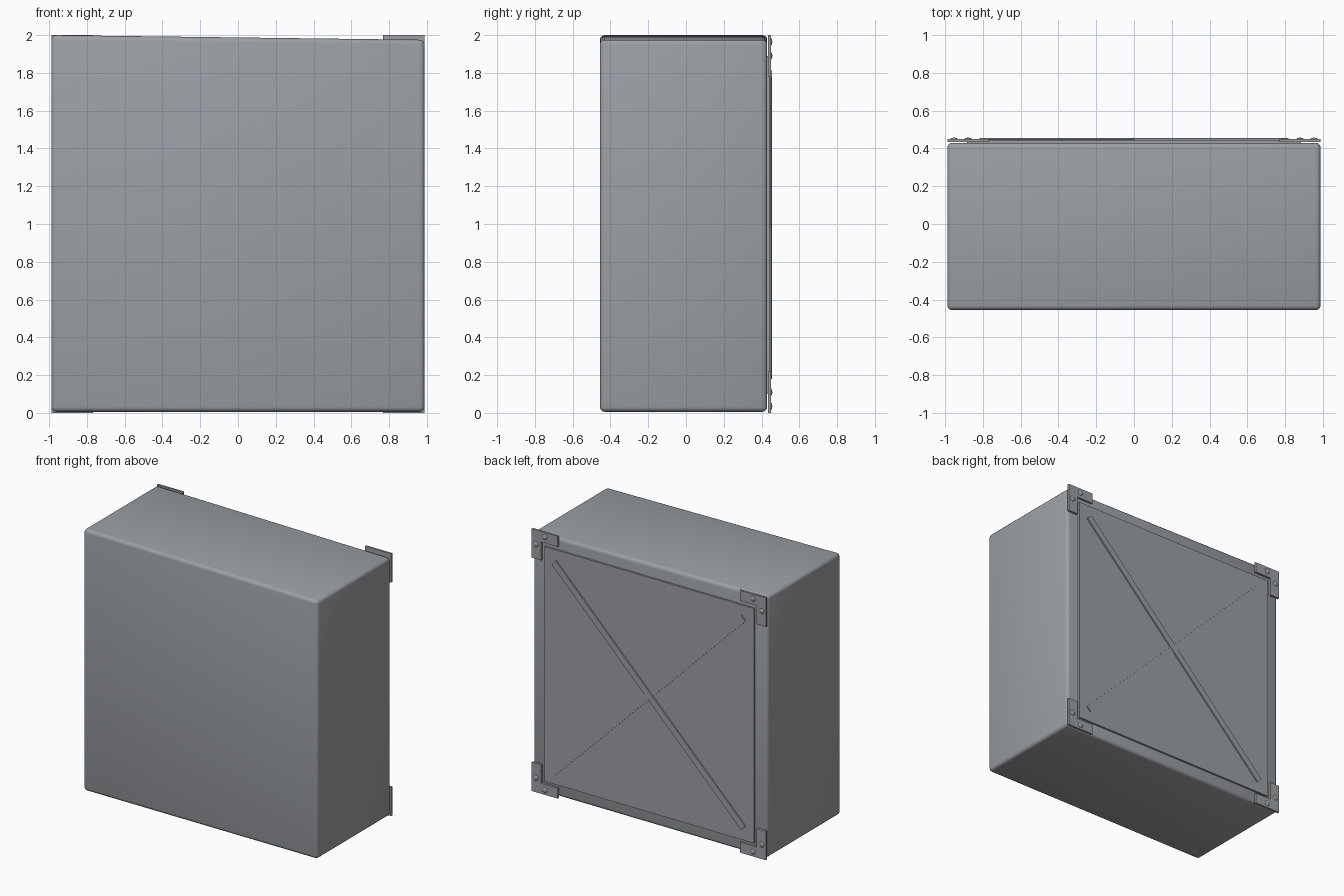
import bpy, bmesh, math
from mathutils import Matrix, Vector

if "Cube" in bpy.data.objects:
    bpy.data.objects.remove(bpy.data.objects["Cube"], do_unlink=True)

steel = bpy.data.materials.new("steel_grey")
steel.use_nodes = True
GREY = (0.33, 0.35, 0.37, 1)
steel.diffuse_color = GREY
steel.node_tree.nodes["Principled BSDF"].inputs["Base Color"].default_value = GREY


def finish(name, bm, smooth=False):
    bmesh.ops.recalc_face_normals(bm, faces=bm.faces)
    mesh = bpy.data.meshes.new(name)
    bm.to_mesh(mesh)
    bm.free()
    mesh.materials.append(steel)
    for poly in mesh.polygons:
        poly.use_smooth = smooth
    obj = bpy.data.objects.new(name, mesh)
    bpy.context.collection.objects.link(obj)
    return obj


def add_box(bm, center, size, turn=0.0):
    matrix = (Matrix.Translation(center) @ Matrix.Rotation(turn, 4, "Y")
              @ Matrix.Diagonal((*size, 1)))
    return bmesh.ops.create_cube(bm, size=1, matrix=matrix)["verts"]


# Cabinet body: soft edges, top falling slightly towards +x
bm = bmesh.new()
verts = add_box(bm, (0, -0.013, 1.003), (1.976, 0.886, 1.994))
for v in verts:
    if v.co.x > 0 and v.co.z > 1:
        v.co.z -= 0.025
bmesh.ops.bevel(bm, geom=bm.edges[:], offset=0.025, segments=3,
                profile=0.5, affect="EDGES")
finish("cabinet_body", bm, smooth=True)

# Raised back panel
bm = bmesh.new()
add_box(bm, (0, 0.434, 0.995), (1.77, 0.02, 1.79))
finish("back_panel", bm)

# Crossed stiffening ribs
for name, side, top in (("rib_over", 1, 0.454), ("rib_under", -1, 0.451)):
    bm = bmesh.new()
    add_box(bm, (0, (top + 0.436) / 2, 0.995), (2.26, top - 0.436, 0.05),
            turn=-side * math.radians(45))
    finish(name, bm)

# Corner brackets: an L plate with two domed rivets
ARM, WIDTH = 0.22, 0.08
L_SHAPE = [(0, 0), (ARM, 0), (ARM, WIDTH), (WIDTH, WIDTH), (WIDTH, ARM), (0, ARM)]
for side, sx in (("left", 1), ("right", -1)):
    for level, sz in (("upper", -1), ("lower", 1)):
        def place(u, v, y):
            return Vector((sx * (0.988 - u), y, v if sz > 0 else 2 - v))

        bm = bmesh.new()
        face = bm.faces.new([bm.verts.new(place(u, v, 0.433)) for u, v in L_SHAPE])
        lip = bmesh.ops.extrude_face_region(bm, geom=[face])["geom"]
        for v in lip:
            if isinstance(v, bmesh.types.BMVert):
                v.co.y = 0.449
        finish(f"{level}_{side}_bracket", bm)

        bm = bmesh.new()
        for u, v in ((0.035, 0.11), (0.11, 0.035)):
            bmesh.ops.create_uvsphere(
                bm, u_segments=16, v_segments=8, radius=1,
                matrix=Matrix.Translation(place(u, v, 0.447))
                @ Matrix.Diagonal((0.021, 0.01, 0.021, 1)))
        finish(f"{level}_{side}_rivets", bm, smooth=True)
